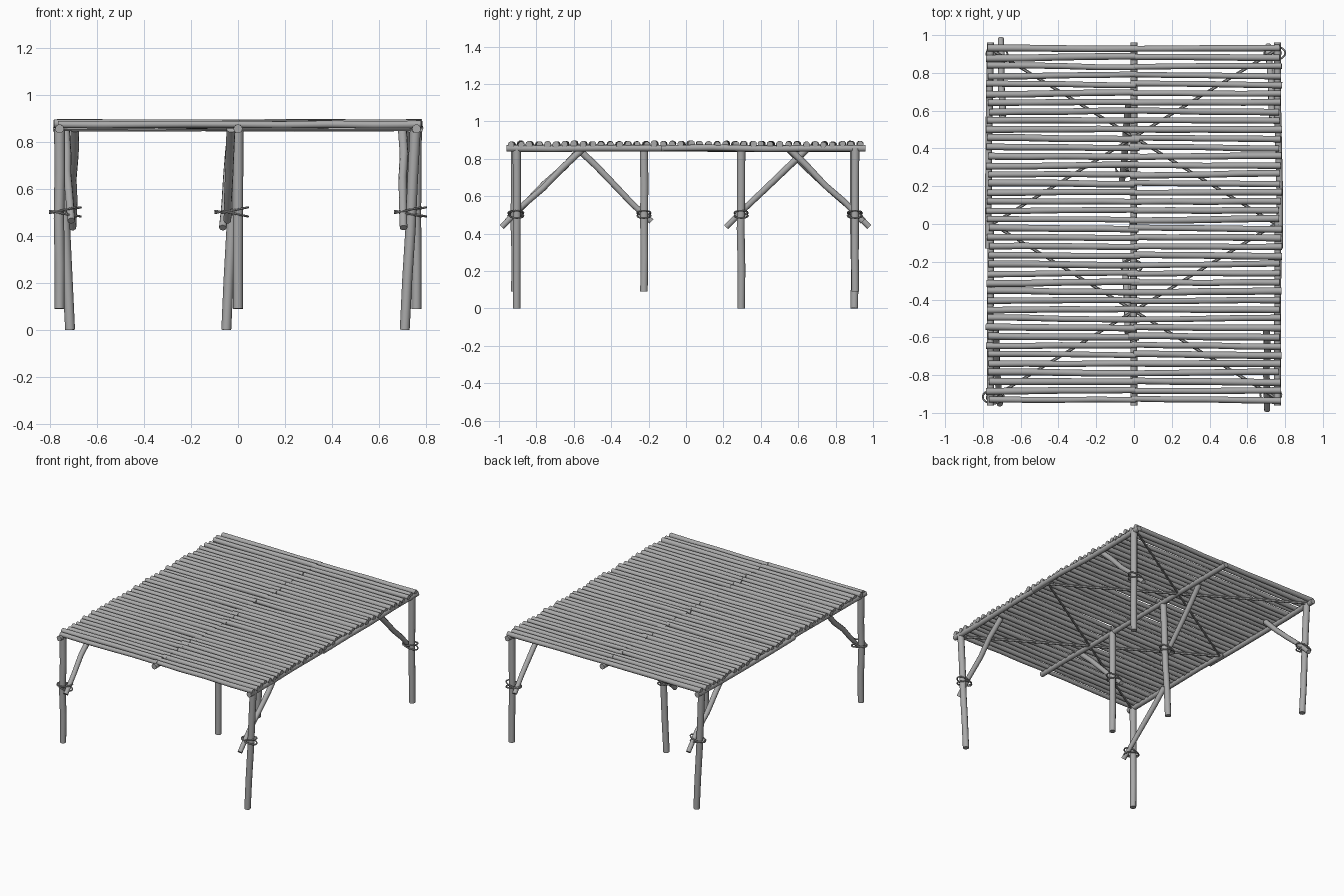
import bpy, bmesh, math, random
from mathutils import Vector

random.seed(4)
cube = bpy.data.objects.get("Cube")
if cube:
    bpy.data.objects.remove(cube)

# One weathered grey for all the timber and lashings
wood = bpy.data.materials.new("weathered_grey")
wood.use_nodes = True
grey = (0.4, 0.4, 0.4, 1)
wood.diffuse_color = grey
wood.node_tree.nodes["Principled BSDF"].inputs["Base Color"].default_value = grey


def finish(bm, name):
    bmesh.ops.recalc_face_normals(bm, faces=bm.faces)
    mesh = bpy.data.meshes.new(name)
    bm.to_mesh(mesh)
    bm.free()
    mesh.materials.append(wood)
    obj = bpy.data.objects.new(name, mesh)
    bpy.context.collection.objects.link(obj)
    bpy.ops.object.select_all(action='DESELECT')
    obj.select_set(True)
    bpy.context.view_layer.objects.active = obj
    bpy.ops.object.shade_smooth_by_angle(angle=math.radians(50))


def tube(bm, points, r0, r1, sides=10, closed=False):
    """Sweep a round section along points, tapering from r0 to r1."""
    pts = [Vector(p) for p in points]
    n = len(pts)
    rings = []
    for i, p in enumerate(pts):
        if closed:
            d = pts[(i + 1) % n] - pts[i - 1]
        else:
            d = pts[min(i + 1, n - 1)] - pts[max(i - 1, 0)]
        d.normalize()
        ref = Vector((0, 0, 1)) if abs(d.z) < 0.9 else Vector((0, 1, 0))
        u = d.cross(ref).normalized()
        v = d.cross(u)
        r = r0 + (r1 - r0) * i / (n - 1)
        rings.append([bm.verts.new(p + r * (math.cos(a) * u + math.sin(a) * v))
                      for a in (k * math.tau / sides for k in range(sides))])
    for i in range(n if closed else n - 1):
        a, b = rings[i], rings[(i + 1) % n]
        for k in range(sides):
            j = (k + 1) % sides
            bm.faces.new((a[k], a[j], b[j], b[k]))
    if not closed:
        bm.faces.new(rings[0])
        bm.faces.new(rings[-1])


def pole(bm, start, end, r0, r1, wobble=0.004, steps=4, sides=10):
    """A slightly crooked pole between two points."""
    a, b = Vector(start), Vector(end)
    pts = []
    for i in range(steps + 1):
        p = a.lerp(b, i / steps)
        if 0 < i < steps:
            p += Vector([random.uniform(-wobble, wobble) for _ in range(3)])
        pts.append(p)
    tube(bm, pts, r0, r1, sides)


def lashing(bm, x, y, z, tilt):
    """A thin rope loop round a post and its brace."""
    pts = []
    for k in range(16):
        a = k * math.tau / 16
        c = math.cos(a)
        pts.append((x + 0.056 * c, y + 0.036 * math.sin(a), z + tilt * c))
    tube(bm, pts, 0.005, 0.005, 6, closed=True)


# Roof slats: two columns whose ends overlap on the ridge beam
slats = 40
for side, name in ((-1, "right_roof_slats"), (1, "left_roof_slats")):
    bm = bmesh.new()
    for i in range(slats):
        y = -0.93 + 1.86 * i / (slats - 1)
        inner = -side * random.uniform(0.0, 0.035)
        outer = side * random.uniform(0.765, 0.785)
        skew = random.uniform(-0.006, 0.006)
        z = 0.877 + random.uniform(-0.003, 0.003)
        r = random.uniform(0.016, 0.019)
        pole(bm, (inner, y + skew, z), (outer, y - skew, z), r * 0.9, r, 0.002)
    finish(bm, name)

# Beams carrying the slats, the outer ones spliced from two lengths
for x, name in ((-0.76, "right_beam"), (0, "centre_beam"), (0.76, "left_beam")):
    bm = bmesh.new()
    pole(bm, (x, -0.96, 0.856), (x, 0.03, 0.856), 0.019, 0.017)
    pole(bm, (x * 1.015, -0.13, 0.856), (x, 0.96, 0.856), 0.017, 0.019)
    finish(bm, name)

# Thin diagonal poles crossing under each half of the roof
bm = bmesh.new()
for end in (-1, 1):
    for side in (-1, 1):
        pole(bm, (side * 0.75, 0, 0.853), (-side * 0.75, end * 0.92, 0.853),
             0.008, 0.008, 0.001, sides=6)
finish(bm, "diagonal_ties")

# Posts, braces and lashings:
# name, foot x, top x, y, foot z, brace foot x, brace top x, brace direction in y
frames = (
    ("front_right", -0.76, -0.76, -0.915, 0.09, -0.71, -0.735, 1),
    ("front_left", 0.71, 0.755, -0.905, 0, 0.705, 0.70, 1),
    ("back_right", -0.715, -0.755, 0.90, 0, -0.705, -0.695, -1),
    ("back_left", 0.76, 0.76, 0.905, 0.09, 0.71, 0.735, -1),
    ("centre_front", 0.0, 0.0, -0.225, 0.09, -0.045, -0.03, -1),
    ("centre_back", -0.05, -0.01, 0.295, 0, -0.065, -0.025, 1),
)
for name, x0, x1, y, z0, bx0, bx1, d in frames:
    bm = bmesh.new()
    pole(bm, (x0, y, z0), (x1, y, 0.855), 0.021, 0.023, 0.003)
    finish(bm, name + "_post")

    bm = bmesh.new()
    low = 0.435 if z0 == 0 else 0.465
    back = 0.08 if z0 == 0 else 0.04
    pole(bm, (bx0, y - d * back, low), (bx1, y + d * 0.355, 0.855), 0.016, 0.019, 0.006)
    finish(bm, name + "_brace")

    bm = bmesh.new()
    mid = (x0 + x1) / 2
    mid += 0.3 * (bx0 - mid)
    lashing(bm, mid, y, 0.51, 0.012)
    lashing(bm, mid, y, 0.495, -0.012)
    finish(bm, name + "_lashing")
